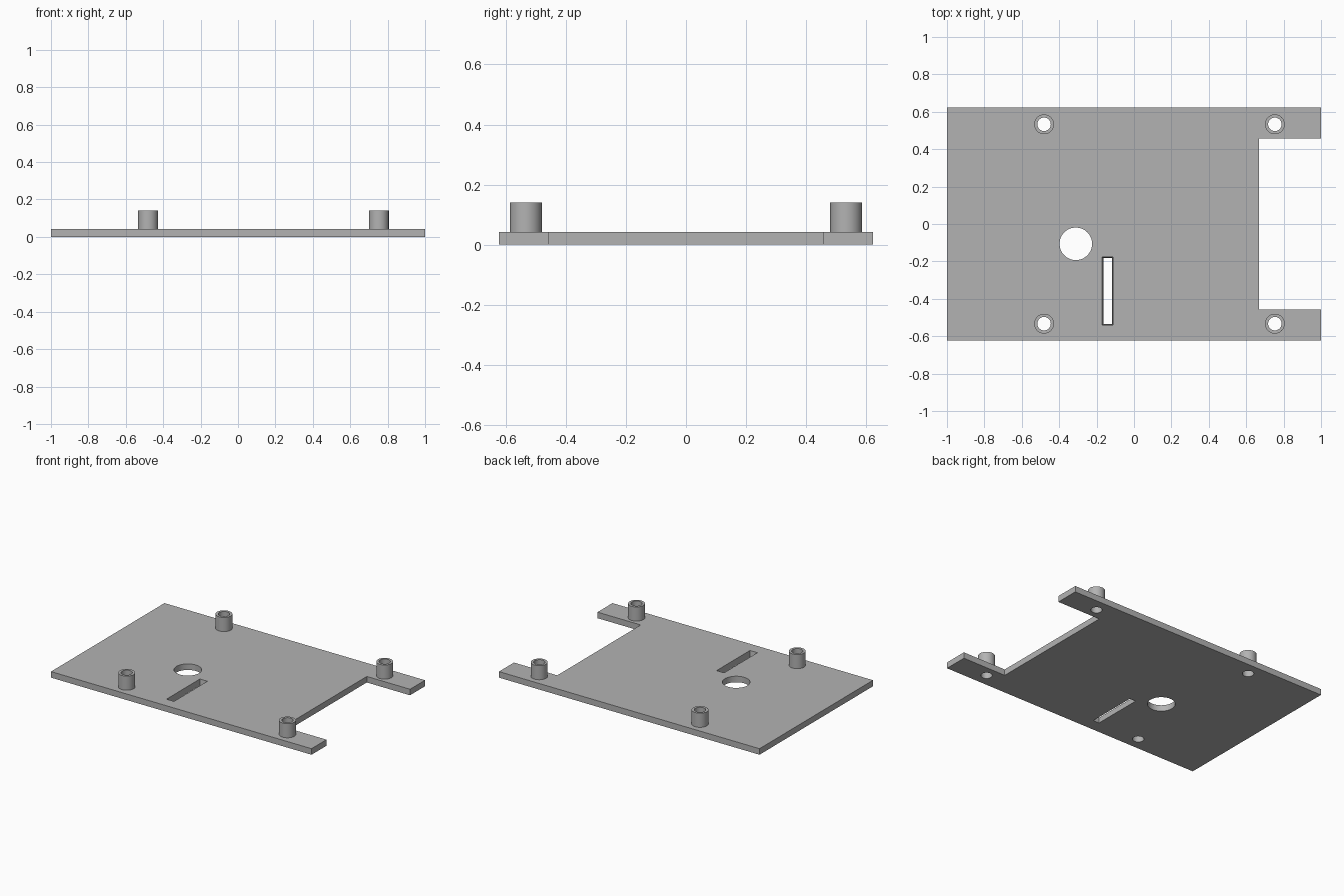
import bpy
import bmesh
import math
from mathutils import Vector

cube = bpy.data.objects.get("Cube")
if cube:
    bpy.data.objects.remove(cube, do_unlink=True)

THICK, TOP = 0.042, 0.14
POST_R, BORE_R = 0.053, 0.036
POSTS = [(x, y) for x in (-0.481, 0.753) for y in (-0.533, 0.533)]

grey = bpy.data.materials.new("mid grey")
grey.use_nodes = True
colour = (0.45, 0.45, 0.45, 1)
grey.diffuse_color = colour
grey.node_tree.nodes["Principled BSDF"].inputs["Base Color"].default_value = colour


def finish(name, bm):
    bmesh.ops.recalc_face_normals(bm, faces=bm.faces)
    mesh = bpy.data.meshes.new(name)
    bm.to_mesh(mesh)
    bm.free()
    mesh.materials.append(grey)
    obj = bpy.data.objects.new(name, mesh)
    bpy.context.collection.objects.link(obj)
    return obj


def prism(name, outline, z0, z1):
    bm = bmesh.new()
    face = bm.faces.new([bm.verts.new((x, y, z0)) for x, y in outline])
    new = bmesh.ops.extrude_face_region(bm, geom=[face])["geom"]
    moved = [v for v in new if isinstance(v, bmesh.types.BMVert)]
    bmesh.ops.translate(bm, verts=moved, vec=Vector((0, 0, z1 - z0)))
    return finish(name, bm)


def circle(x, y, r, n=48):
    return [(x + r * math.cos(math.tau * i / n), y + r * math.sin(math.tau * i / n))
            for i in range(n)]


def combine(target, other, operation):
    mod = target.modifiers.new(operation.lower(), 'BOOLEAN')
    mod.operation, mod.solver, mod.object = operation, 'EXACT', other
    bpy.context.view_layer.objects.active = target
    bpy.ops.object.modifier_apply(modifier=mod.name)
    bpy.data.objects.remove(other, do_unlink=True)


# Flat plate with an open notch between two arms on its left side
half = [(0.668, 0.458), (1, 0.458), (1, 0.622), (-1, 0.622)]
plate = prism("mounting_plate", half + [(x, -y) for x, y in reversed(half)], 0, THICK)

# Round cable hole
combine(plate, prism("hole_cutter", circle(-0.311, -0.106, 0.087, 64), -0.1, 0.1), 'DIFFERENCE')

# Slot whose walls narrow slightly towards the underside
slot = bmesh.new()
bmesh.ops.create_cube(slot, size=2)
for v in slot.verts:
    flare = 0.003 if v.co.z > 0 else -0.003
    v.co = Vector((-0.141 + v.co.x * (0.026 + flare),
                   -0.358 + v.co.y * (0.18 + flare),
                   THICK / 2 + v.co.z * (THICK / 2 + 0.001)))
combine(plate, finish("slot_cutter", slot), 'DIFFERENCE')

# Screw bores through the plate, then a hollow standoff over each one
for x, y in POSTS:
    combine(plate, prism("bore_cutter", circle(x, y, BORE_R), -0.1, 0.1), 'DIFFERENCE')
parts = [plate]
for x, y in POSTS:
    name = ("back" if y > 0 else "front") + ("_left" if x > 0 else "_right") + "_standoff"
    post = prism(name, circle(x, y, POST_R), THICK, TOP)
    combine(post, prism("bore_cutter", circle(x, y, BORE_R), 0, 0.2), 'DIFFERENCE')
    parts.append(post)

# Smooth round walls, crisp edges
bpy.ops.object.select_all(action='DESELECT')
for obj in parts:
    obj.select_set(True)
bpy.context.view_layer.objects.active = plate
bpy.ops.object.shade_smooth_by_angle(angle=math.radians(30))
